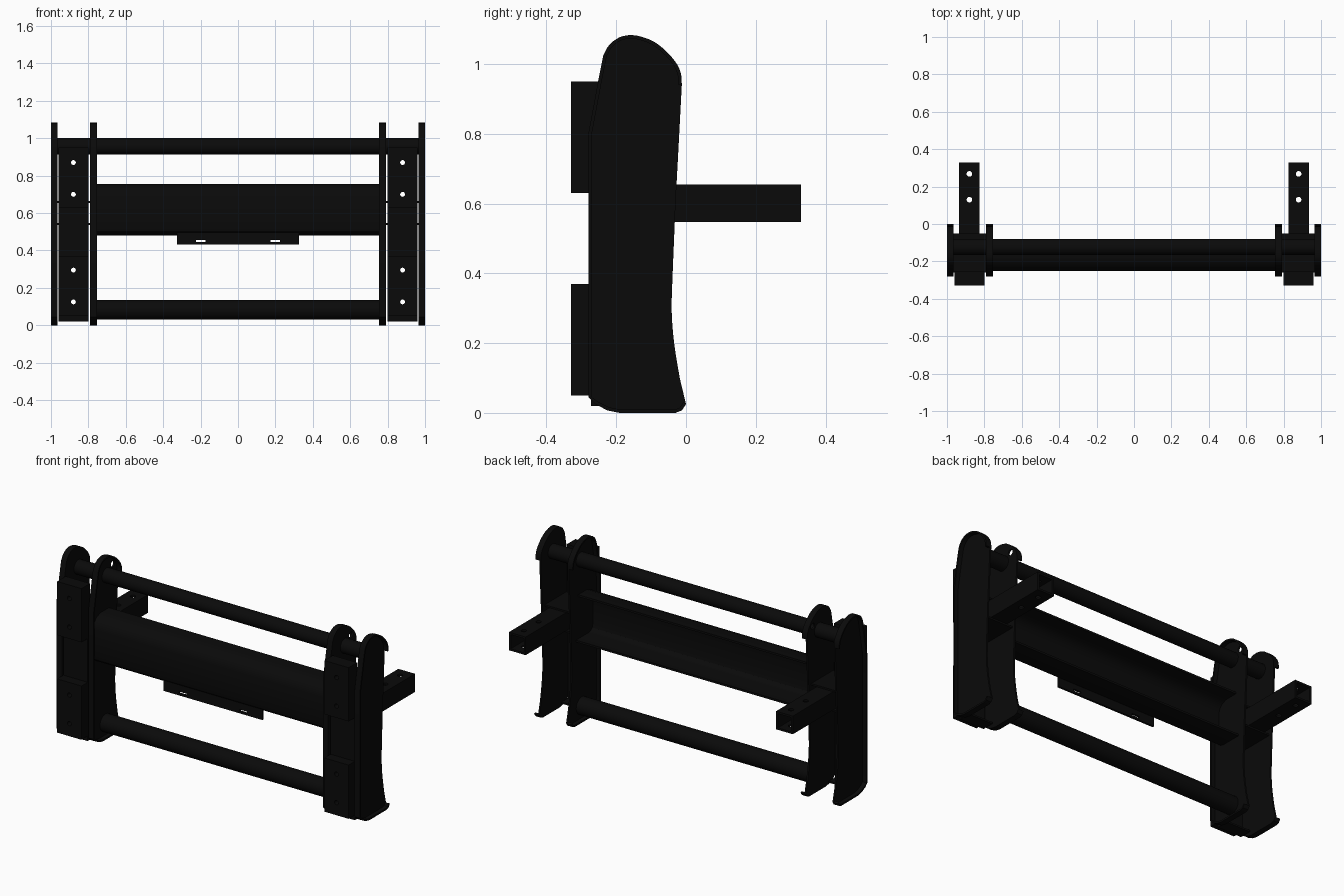
import bpy, bmesh, math
from mathutils import Vector, Matrix

if "Cube" in bpy.data.objects:
    bpy.data.objects.remove(bpy.data.objects["Cube"])

mat = bpy.data.materials.new("black_paint")
mat.diffuse_color = (0.003, 0.003, 0.003, 1)
mat.use_nodes = True
mat.node_tree.nodes["Principled BSDF"].inputs["Base Color"].default_value = mat.diffuse_color


def finish(name, bm):
    bmesh.ops.recalc_face_normals(bm, faces=bm.faces)
    me = bpy.data.meshes.new(name)
    bm.to_mesh(me)
    bm.free()
    ob = bpy.data.objects.new(name, me)
    bpy.context.collection.objects.link(ob)
    me.materials.append(mat)
    return ob


def prism(name, pts, x0, x1):
    """Extrude a y-z outline along x."""
    bm = bmesh.new()
    f = bm.faces.new([bm.verts.new((x0, y, z)) for y, z in pts])
    r = bmesh.ops.extrude_face_region(bm, geom=[f])
    bmesh.ops.translate(bm, vec=(x1 - x0, 0, 0),
                        verts=[v for v in r['geom'] if isinstance(v, bmesh.types.BMVert)])
    return finish(name, bm)


def strip(name, path, x0, x1, t=0.01):
    """Bent sheet: path thickened to its left, extruded along x."""
    p = [Vector(q) for q in path]
    inner = []
    for i, q in enumerate(p):
        d = (p[min(i + 1, len(p) - 1)] - p[max(i - 1, 0)]).normalized()
        inner.append(q + Vector((-d.y, d.x)) * t)
    return prism(name, p + inner[::-1], x0, x1)


def smooth(path, n=3):
    """Catmull-Rom refinement of an open path."""
    p = [Vector(q) for q in path]
    p = [2 * p[0] - p[1]] + p + [2 * p[-1] - p[-2]]
    out = []
    for a, b, c, d in zip(p, p[1:], p[2:], p[3:]):
        for k in range(n):
            t = k / n
            out.append(tuple(.5 * (2 * b + (c - a) * t + (2 * a - 5 * b + 4 * c - d) * t * t
                                   + (3 * b - a - 3 * c + d) * t ** 3)))
    return out + [tuple(p[-2])]


def box(name, x, y, z):
    bm = bmesh.new()
    bmesh.ops.create_cube(bm, size=1)
    for v in bm.verts:
        v.co = [(a + b) / 2 + c * (b - a) for (a, b), c in zip((x, y, z), v.co)]
    return finish(name, bm)


def cyl(name, c, r, length, axis, seg=32):
    bm = bmesh.new()
    rot = {'x': Matrix.Rotation(math.pi / 2, 4, 'Y'),
           'y': Matrix.Rotation(math.pi / 2, 4, 'X'), 'z': Matrix()}[axis]
    bmesh.ops.create_cone(bm, cap_ends=True, segments=seg, radius1=r, radius2=r,
                          depth=length, matrix=Matrix.Translation(c) @ rot)
    return finish(name, bm)


def cut(ob, cutter):
    m = ob.modifiers.new("cut", 'BOOLEAN')
    m.operation, m.solver, m.object = 'DIFFERENCE', 'EXACT', cutter
    bpy.context.view_layer.objects.active = ob
    bpy.ops.object.modifier_apply(modifier=m.name)
    bpy.data.objects.remove(cutter)


# Side plate outline, counterclockwise from the upper front
bottom = [(-.28, .8), (-.28, .045), (-.26, .025), (-.225, .007), (-.19, 0), (-.03, 0),
          (-.012, .007), (0, .025)]
back = smooth([(-.018, .1), (-.034, .2), (-.041, .29), (-.039, .38), (-.03, .6)])
top = smooth([(-.012, .94), (-.014, .97), (-.025, .998), (-.05, 1.03), (-.085, 1.06),
              (-.12, 1.076), (-.155, 1.083), (-.19, 1.077), (-.22, 1.055), (-.237, 1.025)])
top.append((-.252, .95))

for s, side in ((1, "right"), (-1, "left")):
    # Plates: thin web with a rim flange turned away from the pair
    for tag, web, rim in (("outer", (.965, .975), (.97, 1.0)),
                          ("inner", (.78, .79), (.755, .785))):
        ob = prism(f"{side}_{tag}_web", bottom + back + top, s * web[0], s * web[1])
        if tag == "inner":
            cut(ob, cyl("hole", (s * web[0], -.065, 1.0), .018, .2, 'x', 20))
        strip(f"{side}_{tag}_flange", top + bottom, s * rim[0], s * rim[1])

    xc = s * .88
    span = (xc - .08, xc + .08)
    # Front column and its raised mounting pads
    column = box(f"{side}_front_column", span, (-.272, -.26), (.02, .88))
    pads = [(box(f"{side}_lower_pad", span, (-.33, -.272), (.05, .37)), (.125, .295)),
            (box(f"{side}_upper_pad", span, (-.33, -.25), (.63, .95)), (.70, .87))]
    for pad, holes in pads:
        for z in holes:
            for ob in (pad, column):
                cut(ob, cyl("hole", (xc, -.3, z), .013, .2, 'y', 20))
    box(f"{side}_bottom_shelf", span, (-.262, -.2), (.02, .03))

    # Hollow rear arm with pin holes
    arm = box(f"{side}_rear_arm", (xc - .055, xc + .055), (-.25, .33), (.547, .655))
    cut(arm, box("bore", (xc - .043, xc + .043), (-.24, .4), (.559, .643)))
    for y in (.13, .268):
        cut(arm, cyl("hole", (xc, y, .6), .015, .3, 'z', 20))

    # Shelves holding the arm between the plates
    for tag, z in (("lower", .537), ("upper", .655)):
        box(f"{side}_{tag}_arm_shelf", sorted((s * .785, s * .97)), (-.26, -.05), (z, z + .01))

# Cross tubes
cyl("top_tube", (0, -.123, .957), .043, 1.94, 'x')
cyl("bottom_tube", (0, -.133, .083), .052, 1.57, 'x')

# Middle beam, open at the back
strip("middle_beam", [(-.1, .755), (-.18, .755), (-.215, .742), (-.24, .717), (-.25, .685),
                      (-.25, .53), (-.243, .503), (-.225, .486), (-.2, .48), (-.08, .48)],
      -.785, .785, .012)

# Slotted bracket below the beam
bracket = box("slotted_bracket", (-.325, .325), (-.235, -.223), (.432, .495))
for x in (-.2, .2):
    cut(bracket, box("slot", (x - .025, x + .025), (-.3, 0), (.444, .455)))

# Smooth round parts, keep edges sharp
bpy.ops.object.select_all(action='SELECT')
bpy.context.view_layer.objects.active = bracket
bpy.ops.object.shade_smooth_by_angle(angle=math.radians(30))
